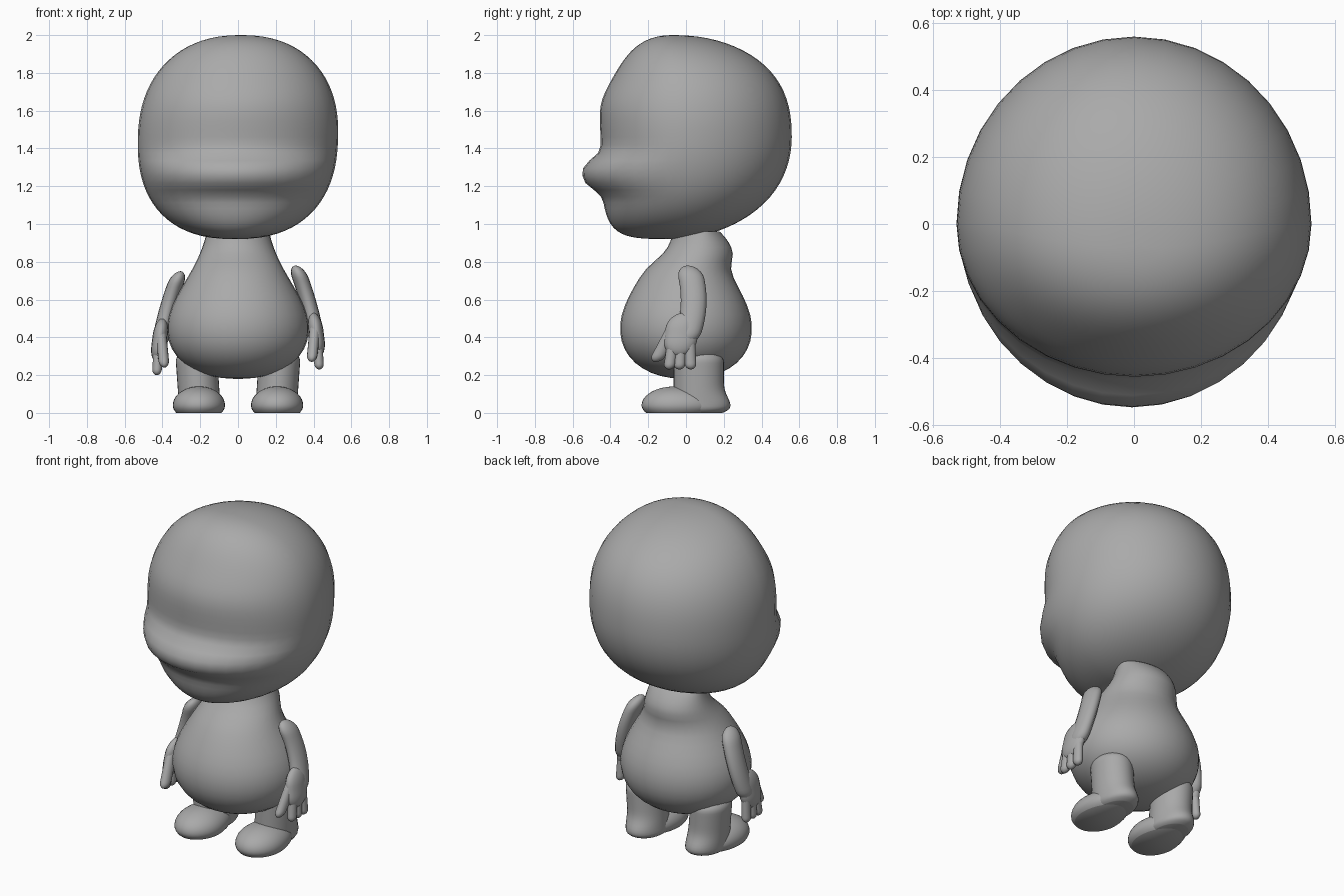
import bpy, bmesh, math
from mathutils import Vector

if "Cube" in bpy.data.objects:
    bpy.data.objects.remove(bpy.data.objects["Cube"])

grey = bpy.data.materials.new("plain grey")
grey.use_nodes = True
grey.diffuse_color = (0.4, 0.4, 0.4, 1)
grey.node_tree.nodes["Principled BSDF"].inputs["Base Color"].default_value = grey.diffuse_color


def swell(height, roundness):
    """Superellipse profile: full at height zero, closed at plus or minus one."""
    return max(0, 1 - abs(height) ** roundness) ** (1 / roundness)


def bump(z, middle, spread, flatness=2):
    """Soft bulge along z."""
    return math.exp(-abs((z - middle) / spread) ** flatness)


def loft(name, low, high, section, rings=24, sides=32):
    """Skin of rings; section(z) gives centre x, centre y, half width, front and back depth."""
    bm = bmesh.new()
    previous = None
    for step in range(rings + 1):
        # Rings crowd together towards both rounded ends
        blend = (1 - math.cos(math.pi * (step + 0.2) / (rings + 0.4))) / 2
        z = low + (high - low) * blend
        x, y, width, front, back = section(z)
        ring = []
        for side in range(sides):
            angle = math.tau * side / sides
            depth = back if math.sin(angle) > 0 else front
            corner = (x + width * math.cos(angle), y + depth * math.sin(angle), z)
            ring.append(bm.verts.new(corner))
        if previous:
            for side in range(sides):
                after = (side + 1) % sides
                bm.faces.new((previous[side], previous[after], ring[after], ring[side]))
        else:
            bm.faces.new(ring)
        previous = ring
    bm.faces.new(previous)
    bmesh.ops.recalc_face_normals(bm, faces=bm.faces)
    mesh = bpy.data.meshes.new(name)
    bm.to_mesh(mesh)
    bm.free()
    mesh.materials.append(grey)
    part = bpy.data.objects.new(name, mesh)
    bpy.context.collection.objects.link(part)
    bpy.ops.object.select_all(action="DESELECT")
    part.select_set(True)
    bpy.context.view_layer.objects.active = part
    bpy.ops.object.shade_smooth_by_angle(angle=math.radians(70))


def limb(name, side, top, bottom, thickness, flatness, bend=0):
    """Round-ended tube from top to bottom, bowed backwards by bend."""
    top, bottom = Vector(top), Vector(bottom)
    # The right arm hangs slightly lower than the left
    drop = 0.03 if side < 0 else 0

    def section(z):
        along = (top.z - drop - z) / (top.z - bottom.z)
        centre = top.lerp(bottom, along)
        bow = 4 * bend * along * (1 - along)
        to_end = min(along, 1 - along) * (top.z - bottom.z) / (thickness * flatness)
        width = thickness * swell(1 - min(to_end, 1), 2)
        depth = width * flatness
        return side * (centre.x + bow / 3), centre.y + bow, width, depth, depth

    loft(name, bottom.z - drop, top.z - drop, section, sides=16)


# Head: broad dome with a soft brow and a muzzle ridge low on the front
def head_section(z):
    height = (z - 1.46) / 0.54
    upper = height > 0
    width = 0.53 * swell(height, 2.25 if upper else 2.4)
    front = 0.45 * swell(height, 2.1 if upper else 3.7)
    front += 0.1 * bump(z, 1.265, 0.09, 3) + 0.02 * bump(z, 1.64, 0.12)
    back = 0.56 * swell(height, 2.3 if upper else 2)
    return 0.015 * height, -0.07 * height ** 4, width, front, back


loft("head", 0.92, 2, head_section, rings=40, sides=36)


# Body: round belly tapering to a neck that is set back above a fold
def body_section(z):
    belly = 0.45
    if z < belly:
        width = 0.375 * swell((belly - z) / 0.27, 2.2)
    else:
        width = 0.14 + 0.235 * bump(z, belly, 0.34)
    depth = 0.93 * width
    setback = 0.043 * (1 + math.tanh((z - 0.81) / 0.06))
    nape = swell(max(0, z - 0.8) / 0.2, 2)
    return 0, setback, width, depth, depth * nape


loft("body", 0.18, 0.96, body_section)

for label, side in (("left", 1), ("right", -1)):
    # Leg: short column with a rounded heel
    def leg_section(z):
        heel = 0.035 * bump(z, 0.04, 0.06)
        sole = swell(max(0, 0.03 - z) / 0.05, 2) * swell(max(0, z - 0.27) / 0.07, 2)
        width = 0.11 * sole
        return side * (0.2 + 0.07 * z), 0.07, width, 0.135 * sole, (0.13 + heel) * sole

    loft(f"{label}_leg", 0, 0.33, leg_section)

    # Foot: low dome with a flat sole
    def foot_section(z):
        instep = swell(max(0, z - 0.04) / 0.1, 2)
        sole = swell(max(0, 0.04 - z) / 0.08, 2)
        size = instep * sole
        return side * 0.207, -0.06, 0.138 * size, 0.175 * size, 0.22 * size

    loft(f"{label}_foot", 0, 0.14, foot_section)

    # Arm and hand: bowed arm, flat palm, forward thumb and three fingers
    limb(f"{label}_arm", side, (0.305, 0.01, 0.78), (0.42, -0.01, 0.36), 0.044, 1.55, bend=0.04)
    limb(f"{label}_palm", side, (0.4, -0.01, 0.53), (0.43, -0.04, 0.3), 0.04, 2.2)
    limb(f"{label}_thumb", side, (0.41, -0.05, 0.48), (0.39, -0.16, 0.27), 0.028, 1.4)
    for finger, tip in (("front", -0.09), ("middle", -0.035), ("back", 0.025)):
        limb(f"{label}_{finger}_finger", side, (0.42, tip * 0.7, 0.42), (0.43, tip, 0.23), 0.025, 1.2)
